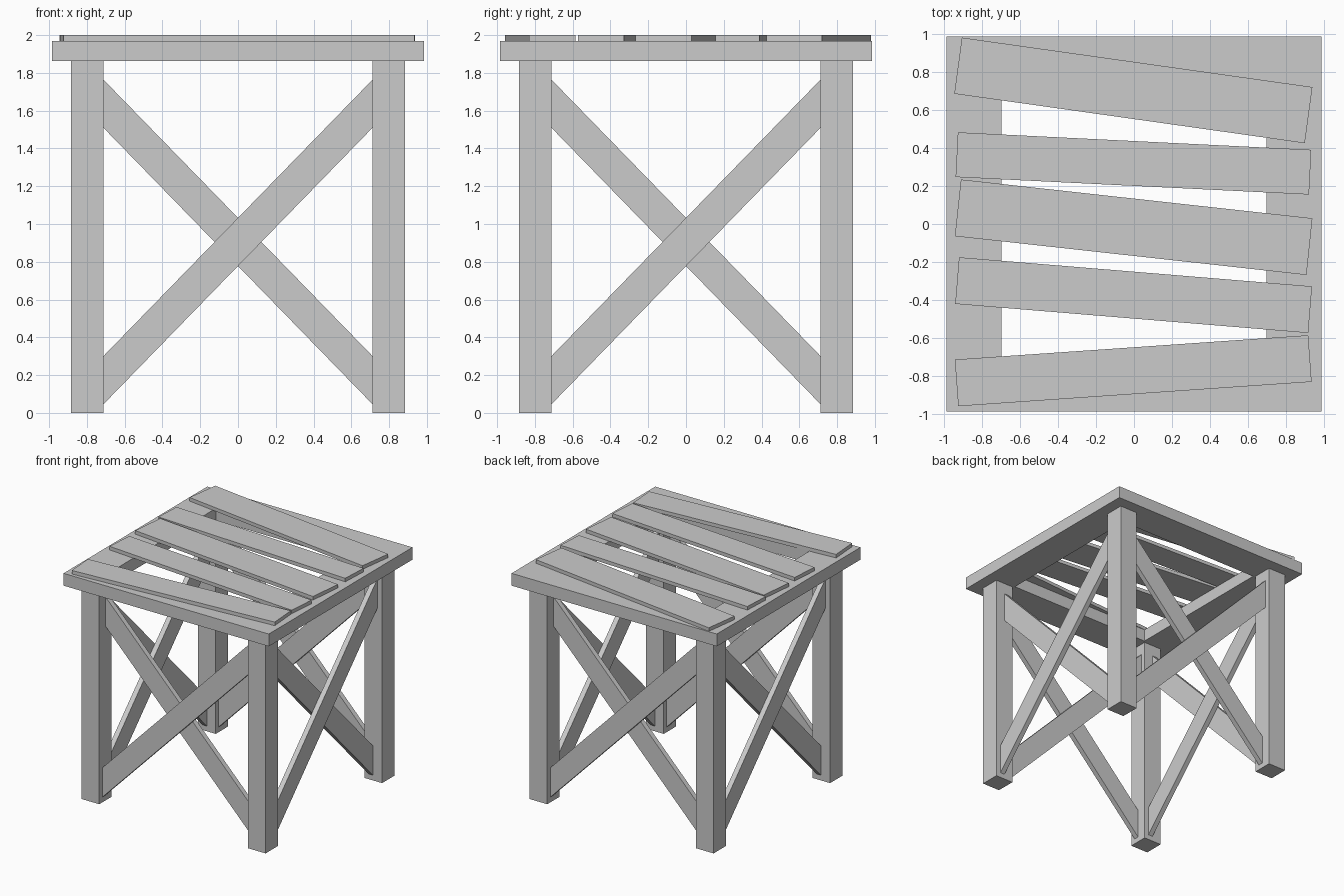
import bpy, bmesh
from math import pi
from mathutils import Matrix, Vector

if "Cube" in bpy.data.objects:
    bpy.data.objects.remove(bpy.data.objects["Cube"])


def make_object(name, bm):
    bmesh.ops.recalc_face_normals(bm, faces=bm.faces)
    mesh = bpy.data.meshes.new(name)
    bm.to_mesh(mesh)
    bm.free()
    obj = bpy.data.objects.new(name, mesh)
    bpy.context.collection.objects.link(obj)
    return obj


def prism(name, points, offset, turn=0.0):
    """Extrude a flat outline along offset, then turn it about z."""
    bm = bmesh.new()
    face = bm.faces.new([bm.verts.new(p) for p in points])
    ext = bmesh.ops.extrude_face_region(bm, geom=[face], use_keep_orig=True)
    moved = [v for v in ext["geom"] if isinstance(v, bmesh.types.BMVert)]
    bmesh.ops.translate(bm, vec=Vector(offset), verts=moved)
    bmesh.ops.rotate(bm, matrix=Matrix.Rotation(turn, 3, 'Z'), verts=bm.verts)
    return make_object(name, bm)


LEG_IN, LEG_OUT = 0.713, 0.884
FRAME_Z, SLAT_Z, TOP_Z = 1.862, 1.969, 2.0
MID, THICK = 0.797, 0.044

# Legs and crossed braces, one set per side
for i, side in enumerate(("front", "right", "back", "left")):
    turn = i * pi / 2
    a, b = -LEG_OUT, -LEG_IN
    prism(side + "_leg", [(a, a, 0), (b, a, 0), (b, b, 0), (a, b, 0)],
          (0, 0, FRAME_Z), turn)
    for kind, s, y in (("outer", 1, -MID - THICK), ("inner", -1, -MID)):
        x = s * LEG_IN
        prism(f"{side}_{kind}_brace",
              [(-x, y, 0.045), (x, y, 1.51), (x, y, 1.765), (-x, y, 0.30)],
              (0, THICK, 0), turn)

# Seat frame: flat square ring
bm = bmesh.new()
rings = []
for r, z in ((0.985, FRAME_Z), (0.985, SLAT_Z), (0.697, SLAT_Z), (0.697, FRAME_Z)):
    rings.append([bm.verts.new((sx * r, sy * r, z))
                  for sx, sy in ((-1, -1), (1, -1), (1, 1), (-1, 1))])
for i in range(4):
    p, q = rings[i], rings[(i + 1) % 4]
    for k in range(4):
        n = (k + 1) % 4
        bm.faces.new((p[k], p[n], q[n], q[k]))
make_object("seat_frame", bm)

# Crooked seat slats: corner outlines seen from above
slats = [
    [(-0.905, 0.98), (0.938, 0.72), (0.898, 0.425), (-0.945, 0.685)],
    [(-0.926, 0.482), (0.932, 0.39), (0.92, 0.155), (-0.938, 0.247)],
    [(-0.91, 0.234), (0.938, 0.03), (0.907, -0.268), (-0.942, -0.064)],
    [(-0.92, -0.175), (0.936, -0.328), (0.916, -0.573), (-0.94, -0.42)],
    [(-0.942, -0.713), (0.916, -0.585), (0.934, -0.83), (-0.924, -0.958)],
]
for i, outline in enumerate(slats):
    prism(f"seat_slat_{i + 1}", [(x, y, SLAT_Z) for x, y in outline],
          (0, 0, TOP_Z - SLAT_Z))
